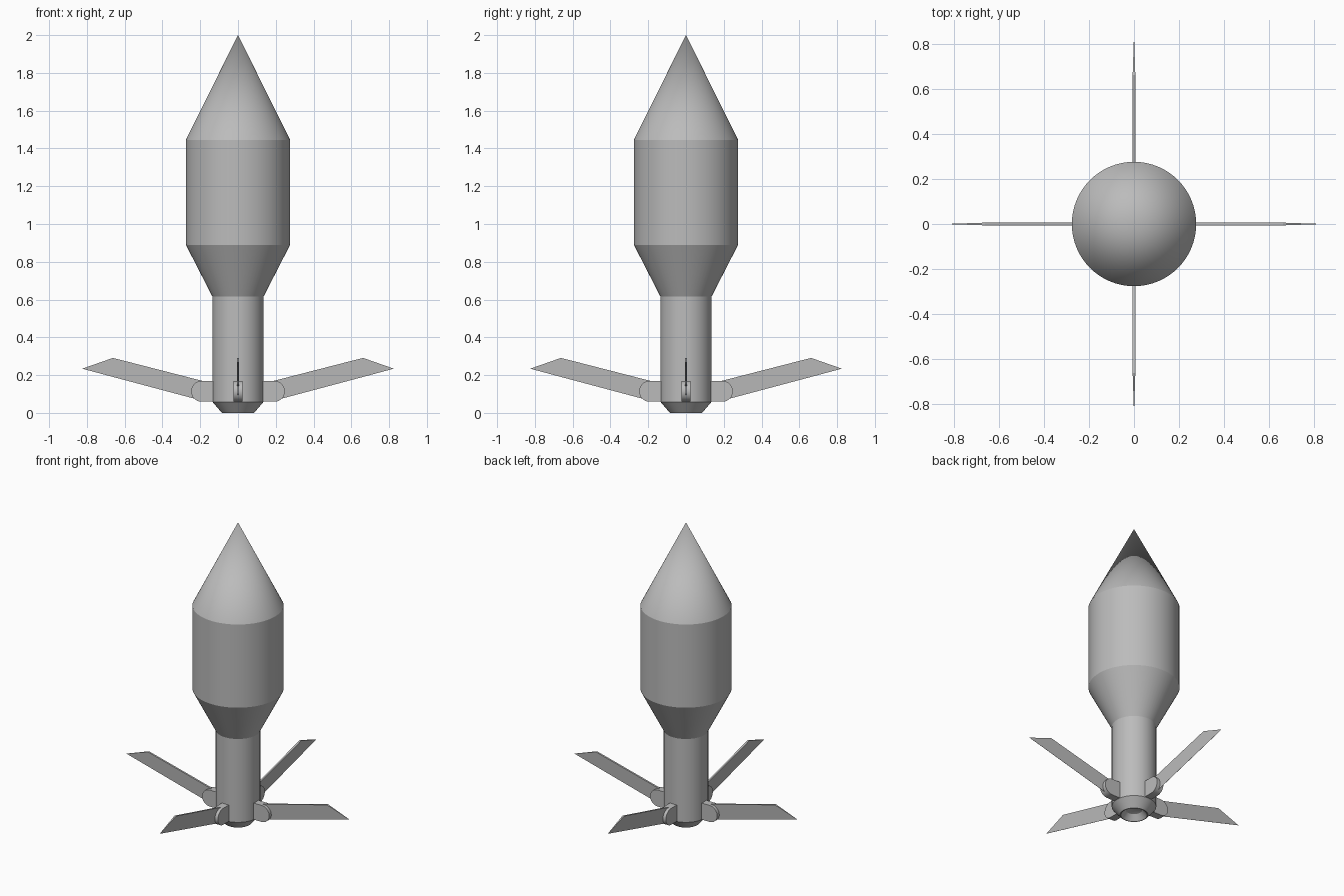
import bpy, bmesh
from math import radians, pi, cos, sin
from mathutils import Matrix, Vector

if "Cube" in bpy.data.objects:
    bpy.data.objects.remove(bpy.data.objects["Cube"])

grey = bpy.data.materials.new("plain grey")
grey.use_nodes = True
colour = (0.5, 0.5, 0.5, 1)
grey.diffuse_color = colour
grey.node_tree.nodes["Principled BSDF"].inputs["Base Color"].default_value = colour

PIVOT = Vector((0.193, 0, 0.114))
LUG_R = 0.055


def finish(bm, name):
    bmesh.ops.recalc_face_normals(bm, faces=bm.faces)
    mesh = bpy.data.meshes.new(name)
    bm.to_mesh(mesh)
    bm.free()
    mesh.materials.append(grey)
    obj = bpy.data.objects.new(name, mesh)
    bpy.context.collection.objects.link(obj)
    bpy.ops.object.select_all(action="DESELECT")
    obj.select_set(True)
    bpy.context.view_layer.objects.active = obj
    bpy.ops.object.shade_smooth_by_angle(angle=radians(20))
    return obj


def lathe(name, profile, steps=64):
    bm = bmesh.new()
    verts = [bm.verts.new((r, 0, z)) for r, z in profile]
    edges = [bm.edges.new(pair) for pair in zip(verts, verts[1:])]
    bmesh.ops.spin(bm, geom=verts + edges, axis=(0, 0, 1), cent=(0, 0, 0),
                   angle=2 * pi, steps=steps)
    bmesh.ops.remove_doubles(bm, verts=bm.verts, dist=0.0001)
    return finish(bm, name)


def plate(name, outline, thickness, turn):
    """Loft an (x, z) outline across y; thickness is a function of the point."""
    bm = bmesh.new()
    sides = [[bm.verts.new((x, s * thickness(x, z), z)) for x, z in outline]
             for s in (-0.5, 0.5)]
    for ring in sides:
        bm.faces.new(ring)
    a, b = sides
    for i in range(len(a)):
        j = (i + 1) % len(a)
        bm.faces.new((a[i], a[j], b[j], b[i]))
    bm.transform(Matrix.Rotation(turn, 4, "Z"))
    return finish(bm, name)


# Body: hollow tail nozzle, tail tube, flare, warhead cylinder and nose cone
lathe("body", [(0, 0.05), (0.05, 0.035), (0.08, 0), (0.085, 0), (0.135, 0.058),
               (0.135, 0.615), (0.276, 0.89), (0.276, 1.446), (0, 2)])

# Hinge lug outline: straight root with a rounded outer end
lug = [(0.1, PIVOT.z - LUG_R)]
for i in range(17):
    a = -pi / 2 + pi * i / 16
    lug.append((PIVOT.x + LUG_R * cos(a), PIVOT.z + LUG_R * sin(a)))
lug.append((0.1, PIVOT.z + LUG_R))

# Fin outline: swept upward from the hinge, with a slanted tip
fin = [(0.207, 0.061 + 0.008), (0.825, 0.234), (0.662, 0.291), (0.179, 0.167)]


def fin_thickness(x, z):
    # Thick upper edge, sharp lower edge
    upper = z > 0.114 + 0.268 * (x - PIVOT.x)
    return 0.012 if upper else 0.001


for n, side in enumerate(("left", "back", "right", "front")):
    plate(side + "_hinge_lug", lug, lambda x, z: 0.05, n * pi / 2)
    plate(side + "_fin", fin, fin_thickness, n * pi / 2)
